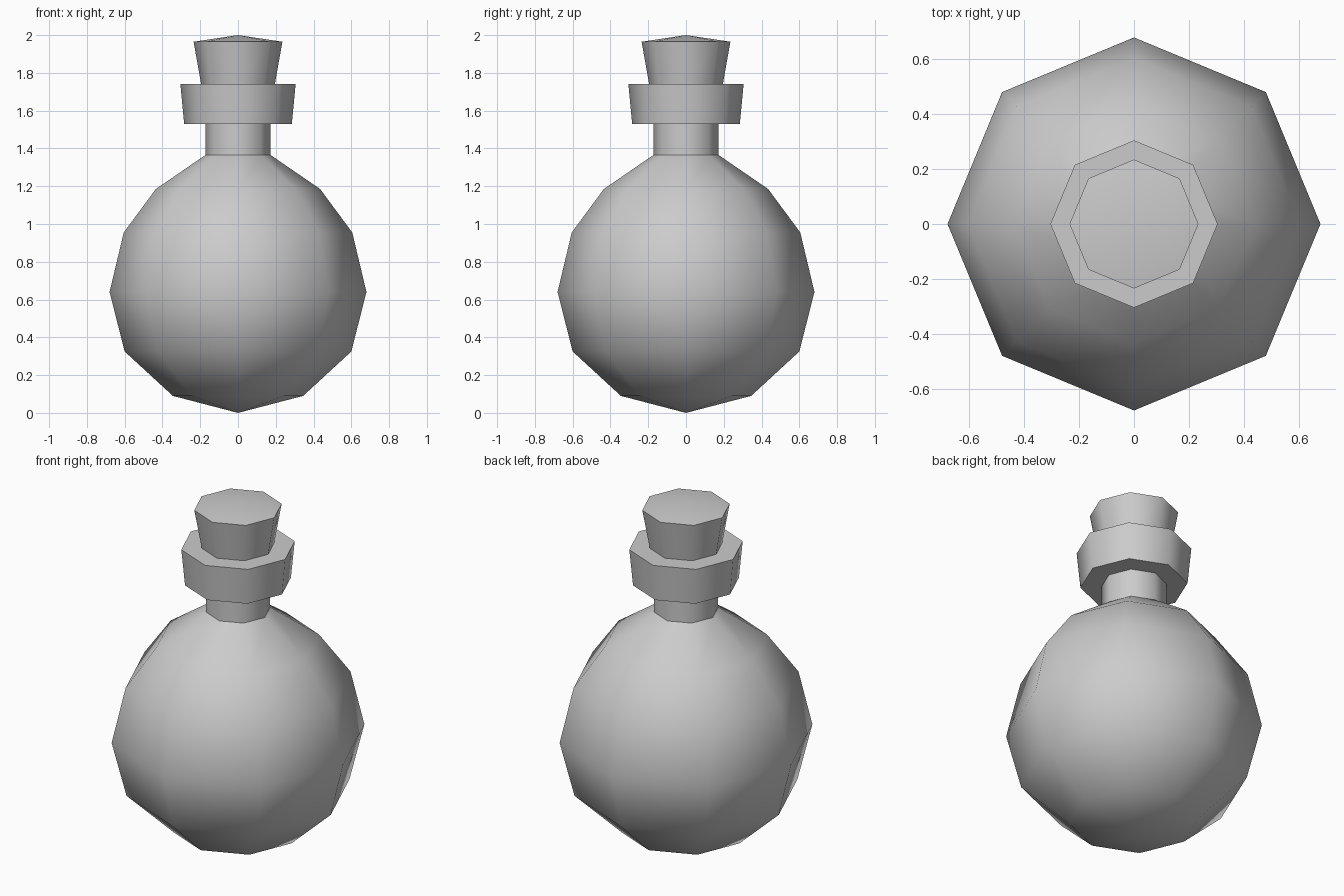
import bpy, bmesh, math
from mathutils import Vector

cube = bpy.data.objects.get("Cube")
if cube:
    bpy.data.objects.remove(cube, do_unlink=True)

SIDES = 8

grey = bpy.data.materials.new("plain_grey")
grey.use_nodes = True
colour = (0.6, 0.6, 0.6, 1.0)
grey.diffuse_color = colour
grey.node_tree.nodes["Principled BSDF"].inputs["Base Color"].default_value = colour


def lathe(name, profile):
    """Turn a (radius, height) profile, listed bottom to top, around z."""
    bm = bmesh.new()
    verts = [bm.verts.new((r, 0, z)) for r, z in profile]
    edges = [bm.edges.new(pair) for pair in zip(verts, verts[1:])]
    bmesh.ops.spin(bm, geom=verts + edges, cent=(0, 0, 0), axis=(0, 0, 1),
                   angle=math.tau, steps=SIDES, use_merge=True)
    bmesh.ops.remove_doubles(bm, verts=bm.verts, dist=0.0005)
    bmesh.ops.recalc_face_normals(bm, faces=bm.faces)
    # Point the walls away from the axis
    bm.normal_update()
    facing = 0
    for f in bm.faces:
        c = f.calc_center_median()
        facing += f.normal.dot(Vector((c.x, c.y, 0))) * f.calc_area()
    if facing < 0:
        bmesh.ops.reverse_faces(bm, faces=bm.faces)
    mesh = bpy.data.meshes.new(name)
    bm.to_mesh(mesh)
    bm.free()
    mesh.materials.append(grey)
    obj = bpy.data.objects.new(name, mesh)
    bpy.context.collection.objects.link(obj)
    bpy.ops.object.select_all(action="DESELECT")
    obj.select_set(True)
    bpy.context.view_layer.objects.active = obj
    bpy.ops.object.shade_smooth_by_angle(angle=math.radians(60))
    return obj


# Round flask body with a shallow pointed base
lathe("flask_body", [(0, 0), (0.345, 0.09), (0.6, 0.325), (0.68, 0.64),
                     (0.605, 0.955), (0.435, 1.185), (0.173, 1.365)])

# Straight neck
lathe("neck", [(0.173, 1.365), (0.173, 1.53)])

# Flared collar with flat rims
lathe("collar", [(0.173, 1.53), (0.285, 1.53), (0.305, 1.74), (0.195, 1.74)])

# Tapered stopper with a low peaked top
lathe("stopper", [(0.195, 1.74), (0.235, 1.965), (0, 2.0)])
